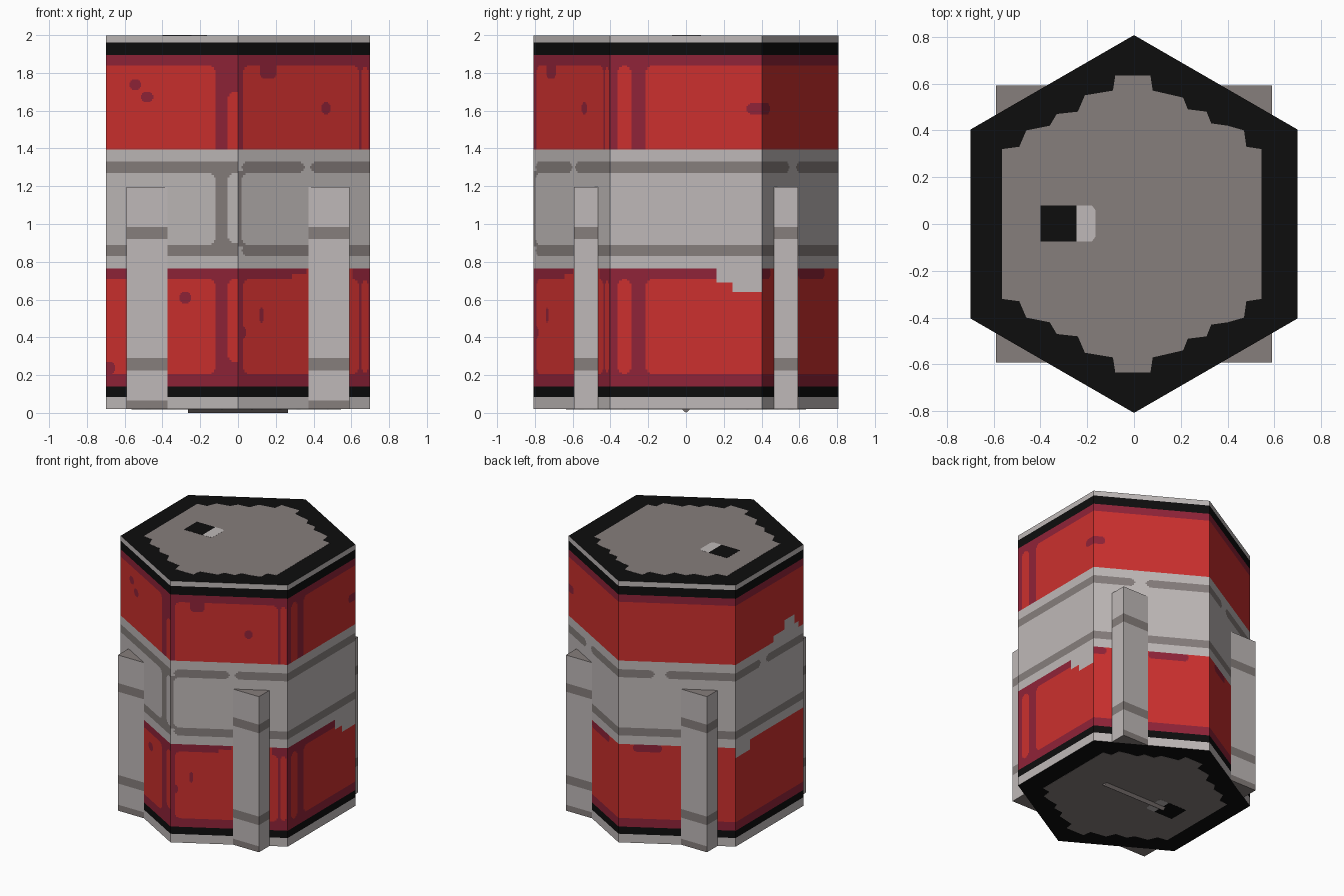
import bpy, bmesh, math
from mathutils import Vector

if "Cube" in bpy.data.objects:
    bpy.data.objects.remove(bpy.data.objects["Cube"])

NAMES = ["light_grey", "mid_grey", "black", "red", "maroon"]
HEX = ["BFB9B8", "867E7C", "0D0D0D", "CC302E", "902338"]
LIGHT, MID, BLACK, RED, MAROON = range(5)


def linear(h):
    c = [int(h[i:i + 2], 16) / 255 for i in (0, 2, 4)]
    return [v / 12.92 if v < 0.04045 else ((v + 0.055) / 1.055) ** 2.4 for v in c] + [1]


MATS = []
for n, h in zip(NAMES, HEX):
    m = bpy.data.materials.new(n)
    m.diffuse_color = linear(h)
    m.use_nodes = True
    m.node_tree.nodes["Principled BSDF"].inputs["Base Color"].default_value = m.diffuse_color
    MATS.append(m)


def finish(name, bm):
    me = bpy.data.meshes.new(name)
    bm.to_mesh(me)
    bm.free()
    for m in MATS:
        me.materials.append(m)
    ob = bpy.data.objects.new(name, me)
    bpy.context.collection.objects.link(ob)
    return ob


def prism(name, pts, z0, z1, mat):
    """Extrude a flat outline from z0 to z1."""
    bm = bmesh.new()
    f = bm.faces.new([bm.verts.new((x, y, z0)) for x, y in pts])
    ext = bmesh.ops.extrude_face_region(bm, geom=[f])
    for v in ext["geom"]:
        if isinstance(v, bmesh.types.BMVert):
            v.co.z = z1
    bmesh.ops.recalc_face_normals(bm, faces=bm.faces)
    for f in bm.faces:
        f.material_index = mat
    return finish(name, bm)


R, S, BOTTOM, TOP = 0.807, 0.807, 0.02, 1.998
# corners run anticlockwise; side 0 is the front left one, side 2 faces +x
CORNERS = [Vector((R * math.cos(math.radians(a)), R * math.sin(math.radians(a)), 0))
           for a in range(210, 570, 60)]


# Painted rectangles on a side: u runs left to right, seen from outside
def rect(side, u0, u1, z0, z1, mat):
    side.append((u0, u1, z0, z1, mat))


def rounded(side, u0, u1, z0, z1, mat, r=0.024):
    for a, b in ((r, 0), (r * 0.4, r * 0.4), (0, r)):
        rect(side, max(u0 + a, 0) if u0 > 0 else 0, u1 - a if u1 < S else S,
             z0 + b, z1 - b, mat)


sides = [[] for _ in range(6)]
# red panels as (u0, u1, lower z, upper z top) on each side
upper = [[(0, .67, 1.84), (.744, S, 1.70)], [(.03, .74, 1.84), (.756, .797, 1.84)],
         [(.04, .115, 1.84), (.19, S, 1.84)], [(0, S, 1.84)], [(0, S, 1.84)], [(0, S, 1.84)]]
lower = [[(0, .67, .205, .71), (.744, S, .27, .71)],
         [(.03, .74, .205, .71), (.756, .797, .205, .71)],
         [(.04, .115, .205, .71), (.19, S, .205, .71)],
         [(0, S, .205, .80)], [(0, S, .205, .80)], [(0, S, .205, .80)]]
# grey seam dashes on each side
dashes = [[(0, S)], [(.02, .41), (.44, S)], [(0, S)],
          [(0, .29), (.36, S)], [(0, .25), (.32, S)], [(0, .3), (.36, S)]]

for i, s in enumerate(sides):
    rect(s, 0, S, BOTTOM, TOP, LIGHT)
    rect(s, 0, S, .085, .14, BLACK)
    rect(s, 0, S, 1.895, 1.96, BLACK)
    rect(s, 0, S, .14, .765, MAROON)
    rect(s, 0, S, 1.395, 1.895, MAROON)
    for u0, u1, z1 in upper[i]:
        rounded(s, u0, u1, 1.34, z1, RED)
    for u0, u1, z0, z1 in lower[i]:
        rounded(s, u0, u1, z0, z1, RED)
    rect(s, 0, S, .765, 1.395, LIGHT)
    for u0, u1 in dashes[i]:
        rounded(s, u0, u1, 1.27, 1.33, MID)
    rounded(s, .02 if i == 1 else 0, S, .83, .89, MID)

# seams between the front grey panels
rect(sides[0], .62, S, .87, 1.29, MID)
rounded(sides[0], 0, .67, .89, 1.27, LIGHT)
rounded(sides[0], .744, S, .90, 1.27, LIGHT)
rect(sides[1], 0, .05, .88, 1.28, MID)
rounded(sides[1], .022, .2, .89, 1.27, LIGHT)

# rust blots and chips
for i, u0, u1, z0, z1, mat in (
        (0, .144, .214, 1.71, 1.765, MAROON), (0, .214, .289, 1.645, 1.70, MAROON),
        (0, .45, .52, .58, .64, MAROON), (0, 0, .055, .205, .27, MAROON),
        (1, .51, .565, 1.58, 1.645, MAROON), (1, .135, .235, 1.77, 1.86, MAROON),
        (1, .01, .05, .39, .46, MAROON), (1, .132, .156, .47, .565, MAROON),
        (2, .725, S, 1.58, 1.64, MAROON), (3, 0, .08, 1.58, 1.64, MAROON),
        (3, 0, .09, .71, .77, MAROON), (3, .38, .66, .71, .77, MAROON),
        (4, .1, .3, .71, .77, MAROON), (4, .55, .67, .71, .77, MAROON)):
    rounded(sides[i], u0, u1, z0, z1, mat, .016)
for i, u0, u1, z0, z1, mat in (
        (1, .33, .42, .70, .735, RED), (1, .42, .7, .70, .765, RED),
        (2, .565, .65, .69, .765, LIGHT), (2, .65, S, .64, .765, LIGHT),
        (5, 0, .17, .69, .765, LIGHT), (5, .45, .75, 1.395, 1.44, LIGHT),
        (5, .58, .70, 1.395, 1.51, LIGHT), (3, 0, S, .765, .83, LIGHT),
        (4, 0, S, .765, .83, LIGHT)):
    rect(sides[i], u0, u1, z0, z1, mat)

# Drum body: each side is cut into a grid and coloured by its rectangles
bm = bmesh.new()
for i, s in enumerate(sides):
    a, b = CORNERS[i], CORNERS[(i + 1) % 6]
    us = sorted({round(v, 4) for r in s for v in r[:2]})
    zs = sorted({round(v, 4) for r in s for v in r[2:4]})
    grid = [[bm.verts.new(a.lerp(b, u / S) + Vector((0, 0, z))) for z in zs] for u in us]
    for j in range(len(us) - 1):
        for k in range(len(zs) - 1):
            u, z = (us[j] + us[j + 1]) / 2, (zs[k] + zs[k + 1]) / 2
            f = bm.faces.new((grid[j][k], grid[j + 1][k], grid[j + 1][k + 1], grid[j][k + 1]))
            for r in s:
                if r[0] < u < r[1] and r[2] < z < r[3]:
                    f.material_index = r[4]
for z, order in ((TOP, CORNERS), (BOTTOM, CORNERS[::-1])):
    bm.faces.new([bm.verts.new((c.x, c.y, z)) for c in order]).material_index = BLACK
finish("drum_body", bm)

# Lid and base plates with a worn edge, leaving a black rim
half = [(.545, .32), (.48, .33), (.47, .40), (.40, .42), (.33, .43), (.31, .48), (.23, .49),
        (.21, .54), (.08, .57), (.07, .635), (-.08, .635), (-.09, .57), (-.21, .55),
        (-.24, .48), (-.33, .47), (-.36, .42), (-.46, .40), (-.49, .33), (-.565, .32)]
outline = half + [(x, -y) for x, y in half[::-1]]
hole = [(-.4, -.075), (-.245, -.075), (-.245, .08), (-.4, .08)]
chip = [(-.245, -.075), (-.18, -.075), (-.165, -.055), (-.165, .06), (-.18, .08), (-.245, .08)]
for part, z, d in (("lid", TOP, .001), ("base", BOTTOM, -.001)):
    prism(part + "_plate", outline, z, z + d, MID)
    prism(part + "_hole_mark", hole, z, z + 2 * d, BLACK)
    prism(part + "_chip_mark", chip, z, z + 2 * d, LIGHT)

# Ridge under the base
bm = bmesh.new()
ends = [[bm.verts.new((x, y, z)) for y, z in ((-.022, .02), (0, 0), (.022, .02))]
        for x in (-.265, .265)]
for k in range(3):
    bm.faces.new((ends[0][k], ends[0][(k + 1) % 3], ends[1][(k + 1) % 3], ends[1][k]))
for e in ends:
    bm.faces.new(e)
bmesh.ops.recalc_face_normals(bm, faces=bm.faces)
for f in bm.faces:
    f.material_index = MID
finish("base_ridge", bm)

# Four corner posts with grey bands
bands = [(.225, .29), (.92, .985)]
for sx, side in ((-1, "left"), (1, "right")):
    for sy, end in ((-1, "front"), (1, "back")):
        pts = [(sx * .59, sy * .464), (sx * .59, sy * .592), (sx * .372, sy * .592)]
        ob = prism(f"{end}_{side}_post", pts, BOTTOM, 1.197, LIGHT)
        bm = bmesh.new()
        bm.from_mesh(ob.data)
        for z in (.065, .225, .29, .92, .985):
            bmesh.ops.bisect_plane(bm, geom=bm.verts[:] + bm.edges[:] + bm.faces[:],
                                   plane_co=(0, 0, z), plane_no=(0, 0, 1))
        for f in bm.faces:
            z = f.calc_center_median().z
            foot = z < .065 and abs(f.normal.y) > .9
            if abs(f.normal.z) > .9 or foot or any(a < z < b for a, b in bands):
                f.material_index = MID
        bm.to_mesh(ob.data)
        bm.free()
